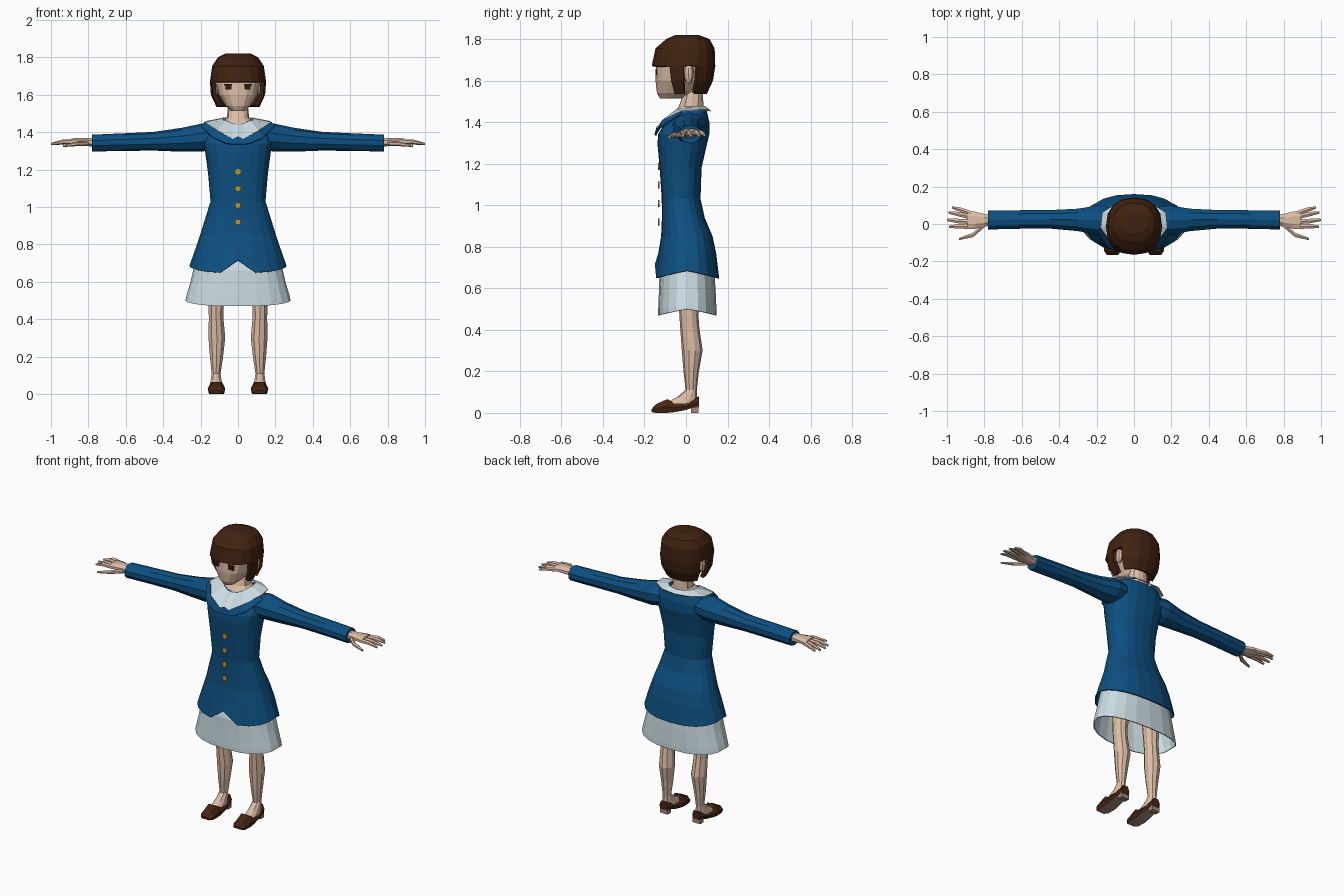
import bpy, bmesh, math
from mathutils import Vector

if "Cube" in bpy.data.objects:
    bpy.data.objects.remove(bpy.data.objects["Cube"])


def mat(name, rgb):
    m = bpy.data.materials.new(name)
    m.diffuse_color = (*rgb, 1)
    m.use_nodes = True
    m.node_tree.nodes["Principled BSDF"].inputs["Base Color"].default_value = m.diffuse_color
    return m


BLUE = mat("jacket_blue", (0.004, 0.08, 0.22))
SKIN = mat("skin", (0.72, 0.51, 0.38))
PALE = mat("pale_cloth", (0.60, 0.72, 0.77))
HAIR = mat("dark_brown_hair", (0.050, 0.016, 0.005))
SHOE = mat("brown_leather", (0.062, 0.018, 0.007))
SOLE = mat("tan_sole", (0.36, 0.25, 0.19))
GOLD = mat("gold", (0.55, 0.31, 0.02))
EYE = mat("eye_brown", (0.035, 0.011, 0.005))


def finish(name, bm, mats, mirror=False, thick=0, offset=-1):
    bmesh.ops.recalc_face_normals(bm, faces=bm.faces)
    me = bpy.data.meshes.new(name)
    bm.to_mesh(me)
    bm.free()
    ob = bpy.data.objects.new(name, me)
    bpy.context.collection.objects.link(ob)
    for m in mats:
        me.materials.append(m)
    if thick:
        s = ob.modifiers.new("thickness", "SOLIDIFY")
        s.thickness, s.offset = thick, offset
    if mirror:
        ob.modifiers.new("mirror", "MIRROR")
    return ob


def loft(rings, caps=(True, True), skip=None):
    """Skin a list of closed rings; skip(row, column) leaves faces out."""
    bm = bmesh.new()
    vs = [[bm.verts.new(p) for p in r] for r in rings]
    n = len(rings[0])
    for i in range(len(vs) - 1):
        for j in range(n):
            if skip and skip(i, j):
                continue
            k = (j + 1) % n
            bm.faces.new((vs[i][j], vs[i][k], vs[i + 1][k], vs[i + 1][j]))
    for use, r in zip(caps, (vs[0], vs[-1])):
        if use:
            bm.faces.new(r)
    return bm


def power(v, p):
    return math.copysign(abs(v) ** p, v)


def flat_ring(z, hw, yf, yb, n, cx=0, p=0.85):
    """Horizontal ring from its half width, front y and back y; starts at the front."""
    out = []
    for j in range(n):
        t = 2 * math.pi * j / n
        out.append(Vector((cx + hw * power(math.sin(t), p),
                           (yf + yb) / 2 - (yb - yf) / 2 * power(math.cos(t), p), z)))
    return out


def arm_ring(x, y, z, ry, rz, n):
    """Upright ring across the arm direction."""
    return [Vector((x, y + ry * math.cos(2 * math.pi * (j + .5) / n),
                    z + rz * math.sin(2 * math.pi * (j + .5) / n))) for j in range(n)]


def box(bm, lo, hi):
    r = bmesh.ops.create_cube(bm, size=1)
    for v in r["verts"]:
        v.co = Vector([(a + b) / 2 + c * (b - a) for a, b, c in zip(lo, hi, v.co)])


# jacket body with a notched, pointed hem
N = 20
rows = [(1.455, .14, -.045, .10), (1.40, .18, -.10, .112), (1.34, .185, -.135, .112),
        (1.29, .175, -.137, .10), (1.18, .16, -.127, .075), (1.03, .147, -.117, .07),
        (.94, .175, -.116, .09), (.85, .203, -.12, .128), (.77, .23, -.133, .145), (.685, .26, -.15, .16)]
rings = [flat_ring(*r, N) for r in rows]
for j, v in enumerate(rings[-1]):
    v.z -= .037 * abs(math.cos(2 * math.pi * j / N))
rings[-1][0].z = .715
finish("jacket_body", loft(rings, (False, False)), [BLUE], thick=.006)

# sleeves
arm = [(.10, .01, 1.378, .08, .062), (.19, .02, 1.372, .083, .075), (.30, .022, 1.36, .063, .064),
       (.45, .025, 1.352, .052, .05), (.62, .024, 1.347, .052, .047), (.78, .021, 1.342, .053, .045)]
finish("sleeve", loft([arm_ring(*r, 10) for r in arm]), [BLUE], True)

# hands: palm, four fingers and a thumb
palm = [(.76, .02, 1.345, .032, .027), (.80, .02, 1.348, .036, .024),
        (.85, .02, 1.352, .05, .02), (.89, .022, 1.352, .054, .016)]
finish("palm", loft([arm_ring(*r, 8) for r in palm]), [SKIN], True)
fingers = [("little_finger", (.87, .056), (.93, .077), (.972, .088)),
           ("ring_finger", (.87, .037), (.94, .053), (.992, .062)),
           ("middle_finger", (.87, .012), (.94, .016), (1.0, .022)),
           ("index_finger", (.87, -.014), (.94, -.012), (.99, -.015)),
           ("thumb", (.80, -.005), (.86, -.058), (.935, -.08))]
for name, a, b, c in fingers:
    drop = .01 if name == "thumb" else 0
    path = [(*a, 1.35 - drop, .015, .013), (*b, 1.348 - drop, .014, .012), (*c, 1.337 - drop, .007, .006)]
    finish(name, loft([arm_ring(*r, 6) for r in path]), [SKIN], True)

# skirt
rows = [(.74, .225, -.105, .12), (.66, .24, -.128, .138), (.60, .254, -.13, .142),
        (.525, .276, -.134, .147), (.50, .281, -.134, .147)]
rings = [flat_ring(*r, N) for r in rows]
for r in rings[-2:]:
    for j, v in enumerate(r):
        v.z -= .03 * abs(math.cos(2 * math.pi * j / N))
finish("skirt", loft(rings, (False, False)), [PALE], thick=.006)

# legs with feet
leg = [(.66, .11, .055, -.04, .08), (.47, .117, .043, -.032, .06), (.41, .117, .041, -.028, .064),
       (.30, .113, .047, -.02, .08), (.20, .115, .037, -.012, .062), (.11, .117, .025, -.002, .052),
       (.075, .117, .03, -.045, .054), (.045, .117, .036, -.10, .054)]
finish("leg", loft([flat_ring(z, w, f, b, 10, c, 1) for z, c, w, f, b in leg]), [SKIN], True)

# shoes: sections from toe to back
shoe = [(-.166, .004, .018, .03), (-.145, 0, .042, .044), (-.09, 0, .066, .047), (-.06, .003, .05, .045),
        (0, .014, .052, .04), (.035, .026, .066, .037), (.062, .026, .08, .028)]
rings = []
for y, z0, z1, w in shoe:
    prof = [(-.85, 0), (.85, 0), (1, .45), (.6, 1), (-.6, 1), (-1, .45)]
    rings.append([Vector((.115 + w * a, y, z0 + (z1 - z0) * b)) for a, b in prof])
bm = loft(rings)
bmesh.ops.recalc_face_normals(bm, faces=bm.faces)
for f in bm.faces:
    f.material_index = int(f.normal.z < -.6)
finish("shoe", bm, [SHOE, SOLE], True)
bm = bmesh.new()
box(bm, (.088, .025, 0), (.142, .06, .03))
finish("shoe_heel", bm, [SOLE], True)

# neck and head
neck = [(1.40, .11, -.07, .09), (1.45, .09, -.055, .09), (1.475, .06, -.035, .085), (1.57, .05, 0, .078)]
finish("neck", loft([flat_ring(*r, 12) for r in neck]), [SKIN])
head = [(1.513, .035, -.125, -.02), (1.54, .066, -.14, .04), (1.60, .104, -.147, .08),
        (1.66, .118, -.145, .10), (1.72, .12, -.13, .11), (1.78, .085, -.09, .08)]
finish("head", loft([flat_ring(*r, 16) for r in head]), [SKIN])

# ears showing through the hair
bm = bmesh.new()
bmesh.ops.create_uvsphere(bm, u_segments=8, v_segments=6, radius=1)
for v in bm.verts:
    v.co = Vector((.122 + .02 * v.co.x, .012 + .025 * v.co.y, 1.635 + .05 * v.co.z))
finish("ear", bm, [SKIN], True)

# bobbed hair: open at the face and beside each ear
rows = [(1.82, .07, -.05, .06), (1.80, .108, -.095, .113), (1.755, .138, -.147, .138),
        (1.67, .15, -.165, .141), (1.60, .145, -.15, .13), (1.535, .115, -.115, .10)]
finish("hair", loft([flat_ring(*r, 16) for r in rows], (True, False),
                    lambda i, j: i >= 3 and j in (0, 1, 2, 4, 11, 13, 14, 15)), [HAIR], thick=.022)

# eyes
bm = bmesh.new()
box(bm, (.034, -.147, 1.628), (.068, -.139, 1.652))
box(bm, (.032, -.148, 1.65), (.074, -.139, 1.657))
finish("eye", bm, [EYE], True)

# collar strips: half outlines joined into bands
inner = [(0, -.062, 1.44), (.03, -.06, 1.445), (.065, -.045, 1.46), (.085, .02, 1.47),
         (.08, .06, 1.475), (.05, .088, 1.475), (0, .094, 1.472)]
outer = [(0, -.138, 1.377), (.03, -.138, 1.362), (.11, -.112, 1.408), (.178, -.02, 1.452),
         (.17, .06, 1.457), (.09, .112, 1.457), (0, .118, 1.452)]
lapel = [(0, -.146, 1.335), (.06, -.148, 1.338), (.135, -.126, 1.372), (.195, -.035, 1.43)]


def band(name, a, b, m, thick):
    bm = bmesh.new()
    va, vb = [bm.verts.new(p) for p in a], [bm.verts.new(p) for p in b]
    for i in range(min(len(a), len(b)) - 1):
        bm.faces.new((va[i], vb[i], vb[i + 1], va[i + 1]))
    finish(name, bm, [m], True, thick, 0)


band("white_collar", inner, outer, PALE, .006)
band("jacket_lapel", outer[:4], lapel, BLUE, .008)

# buttons
for i in range(4):
    bm = bmesh.new()
    bmesh.ops.create_cone(bm, cap_ends=True, segments=8, radius1=.017, radius2=.017, depth=.007)
    for v in bm.verts:
        v.co = Vector((v.co.x, -.131 + v.co.z, .92 + .089 * i + v.co.y))
    finish(f"button_{i + 1}", bm, [GOLD])
